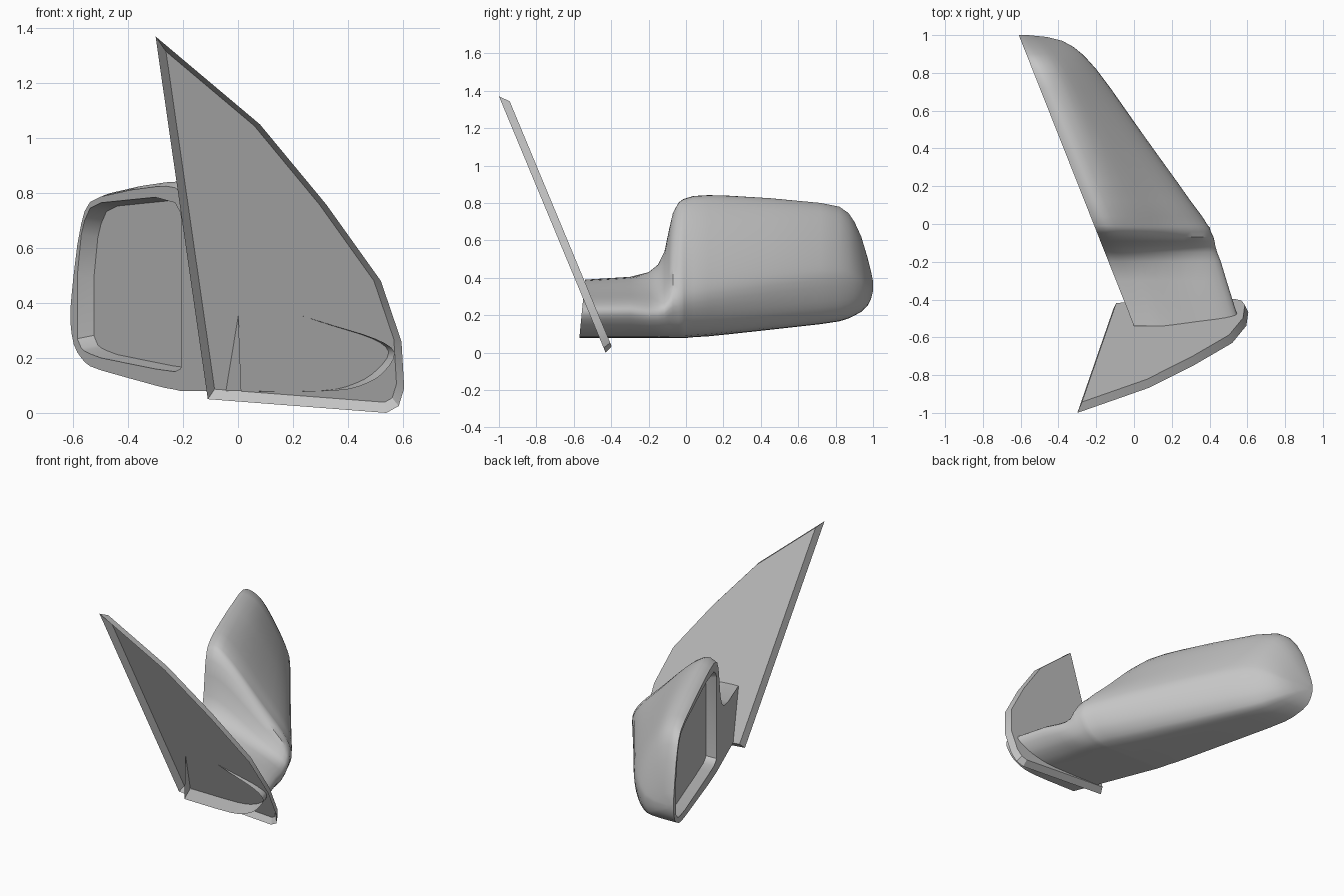
import bpy, bmesh, math

if "Cube" in bpy.data.objects:
    bpy.data.objects.remove(bpy.data.objects["Cube"], do_unlink=True)

grey = bpy.data.materials.new("plain grey")
grey.use_nodes = True
COLOUR = (0.56, 0.56, 0.56, 1)
grey.diffuse_color = COLOUR
grey.node_tree.nodes["Principled BSDF"].inputs["Base Color"].default_value = COLOUR


def finish(bm, name, angle, recalc=True):
    """Turn a bmesh into a smooth-shaded object with sharp edges kept."""
    if recalc:
        bmesh.ops.recalc_face_normals(bm, faces=bm.faces)
    mesh = bpy.data.meshes.new(name)
    bm.to_mesh(mesh)
    bm.free()
    mesh.materials.append(grey)
    obj = bpy.data.objects.new(name, mesh)
    bpy.context.collection.objects.link(obj)
    bpy.ops.object.select_all(action="DESELECT")
    obj.select_set(True)
    bpy.context.view_layer.objects.active = obj
    bpy.ops.object.shade_smooth_by_angle(angle=math.radians(angle))
    return obj


def smooth_path(pts, steps):
    """Catmull-Rom resampling of an open 2D path."""
    ext = [pts[0]] + pts + [pts[-1]]
    out = []
    for a, b, c, d in zip(ext, ext[1:], ext[2:], ext[3:]):
        for i in range(steps):
            t = i / steps
            out.append(tuple(q + t / 2 * (r - p + t * (2 * p - 5 * q + 4 * r - s
                       + t * (3 * (q - r) + s - p)))
                       for p, q, r, s in zip(a, b, c, d)))
    return out + [pts[-1]]


def lookup(table, y):
    """Linear interpolation of table rows keyed by their first value."""
    for a, b in zip(table, table[1:]):
        if y <= b[0]:
            t = (y - a[0]) / (b[0] - a[0])
            return [p + t * (q - p) for p, q in zip(a[1:], b[1:])]
    return table[-1][1:]


def mix(a, b, t):
    t = min(max(t, 0), 1)
    return [tuple(p + t * (q - p) for p, q in zip(m, n)) for m, n in zip(a, b)]


# Housing stations along y: y, outer x, bottom z, top z
STATIONS = [
    (-.54, .57, .08, .39), (-.3, .49, .08, .405), (-.2, .46, .08, .43),
    (-.15, .44, .08, .47), (-.115, .43, .08, .54), (-.09, .425, .08, .66),
    (-.07, .42, .08, .745), (-.04, .405, .08, .8), (-.02, .4, .08, .815),
    (-.01, .39, .08, .82), (.04, .36, .085, .835), (.12, .3, .09, .84),
    (.22, .23, .1, .838), (.45, .065, .125, .825), (.72, -.125, .155, .8),
    (.82, -.2, .17, .78), (.87, -.245, .185, .745), (.9, -.275, .2, .7),
    (.937, -.32, .22, .62), (.97, -.38, .25, .51), (.99, -.46, .29, .43),
    (1, -.56, .33, .38)]
# Mirror opening: y, bottom z, top z
OPENING = [(-.02, .17, .7), (-.01, .16, .73), (.04, .15, .765), (.22, .16, .785),
           (.72, .2, .765), (.82, .215, .745), (.87, .225, .7), (.9, .235, .65),
           (.937, .27, .5)]
# Unit cross-sections from inner top, around the outside, to inner bottom
ARM = [(0, 1), (.13, .99), (.28, .95), (.6, .77), (.88, .61), (1, .45),
       (.94, .24), (.82, .09), (.6, 0), (0, 0)]
MIDDLE = [(0, .98), (.12, 1), (.33, .88), (.65, .62), (.9, .42), (1, .28),
          (.97, .15), (.86, .05), (.65, 0), (0, 0)]
TIP = [(0, .98), (.15, 1), (.4, .93), (.7, .71), (.93, .49), (1, .36),
       (.96, .18), (.85, .06), (.65, 0), (0, 0)]


def face_x(y):
    return -.396 * (y + .54)


# Housing and arm shell, open at the root, with a pocket for the glass
bm = bmesh.new()
rings, pocket, glass_pts = [], {}, []
for k, (y, xo, zb, zt) in enumerate(STATIONS):
    unit = mix(ARM, MIDDLE, (y + .3) / .25) if y < 0 else mix(MIDDLE, TIP, y / .7)
    xf, h = face_x(y), zt - zb
    ring = []
    for u, v in smooth_path(unit, 3):
        slant = .03 * (1 - v) if k == 0 else 0
        ring.append(bm.verts.new((xf + u * (xo - xf) + .4 * slant * (1 - u),
                                  y - slant, zb + v * h)))
    inside = OPENING[0][0] <= y <= OPENING[-1][0]
    low, high = lookup(OPENING, y) if inside else (zb + .15 * h, zb + .8 * h)
    for z, v in ((low, .15), (high, .8)):
        slant = .03 * (1 - v) if k == 0 else 0
        ring.append(bm.verts.new((xf + .4 * slant, y - slant, z)))
    if inside:
        deep = [(xf + .06, y + .024, low + .012), (xf + .06, y + .024, high - .012)]
        glass_pts.append(deep)
        pocket[k] = [bm.verts.new(p) for p in deep]
    rings.append(ring)

for k, (a, b) in enumerate(zip(rings, rings[1:])):
    n = len(a)
    hole = k in pocket and k + 1 in pocket
    for i in range(n):
        j = (i + 1) % n
        if hole and i == n - 2:
            continue
        bm.faces.new((a[i], a[j], b[j], b[i]))
    if hole:
        for side in (0, 1):
            bm.faces.new((a[n - 2 + side], b[n - 2 + side],
                          pocket[k + 1][side], pocket[k][side]))
for k in (min(pocket), max(pocket)):
    bm.faces.new((rings[k][-2], rings[k][-1], pocket[k][1], pocket[k][0]))
bm.faces.new(rings[-1])
finish(bm, "mirror_housing", 40)

# Flat mirror glass at the bottom of the pocket
bm = bmesh.new()
pairs = [[bm.verts.new(p) for p in pair] for pair in glass_pts]
for a, b in zip(pairs, pairs[1:]):
    bm.faces.new((a[0], a[1], b[1], b[0]))
for f in bm.faces:
    f.normal_update()
    if f.normal.x > 0:
        f.normal_flip()
finish(bm, "mirror_glass", 30, recalc=False)

# Leaning triangular mounting plate: dished front, flared rim, flat back
OUTLINE = [(-.3, 1.37), (.08, 1.05), (.32, .76), (.52, .48), (.595, .26),
           (.605, .09), (.585, .025), (.54, 0), (-.11, .05)]
bm = bmesh.new()
for direction, inset, depth in ((-1, .028, -.032), (1, .018, .043)):
    loop = [bm.verts.new((x, -1 + .416 * (1.37 - z), z)) for x, z in OUTLINE]
    face = bm.faces.new(loop[::direction])
    face.normal_update()
    bmesh.ops.inset_region(bm, faces=[face], thickness=inset, depth=depth,
                           use_boundary=True, use_even_offset=True)
bmesh.ops.remove_doubles(bm, verts=bm.verts, dist=.0005)
finish(bm, "mounting_plate", 25)
